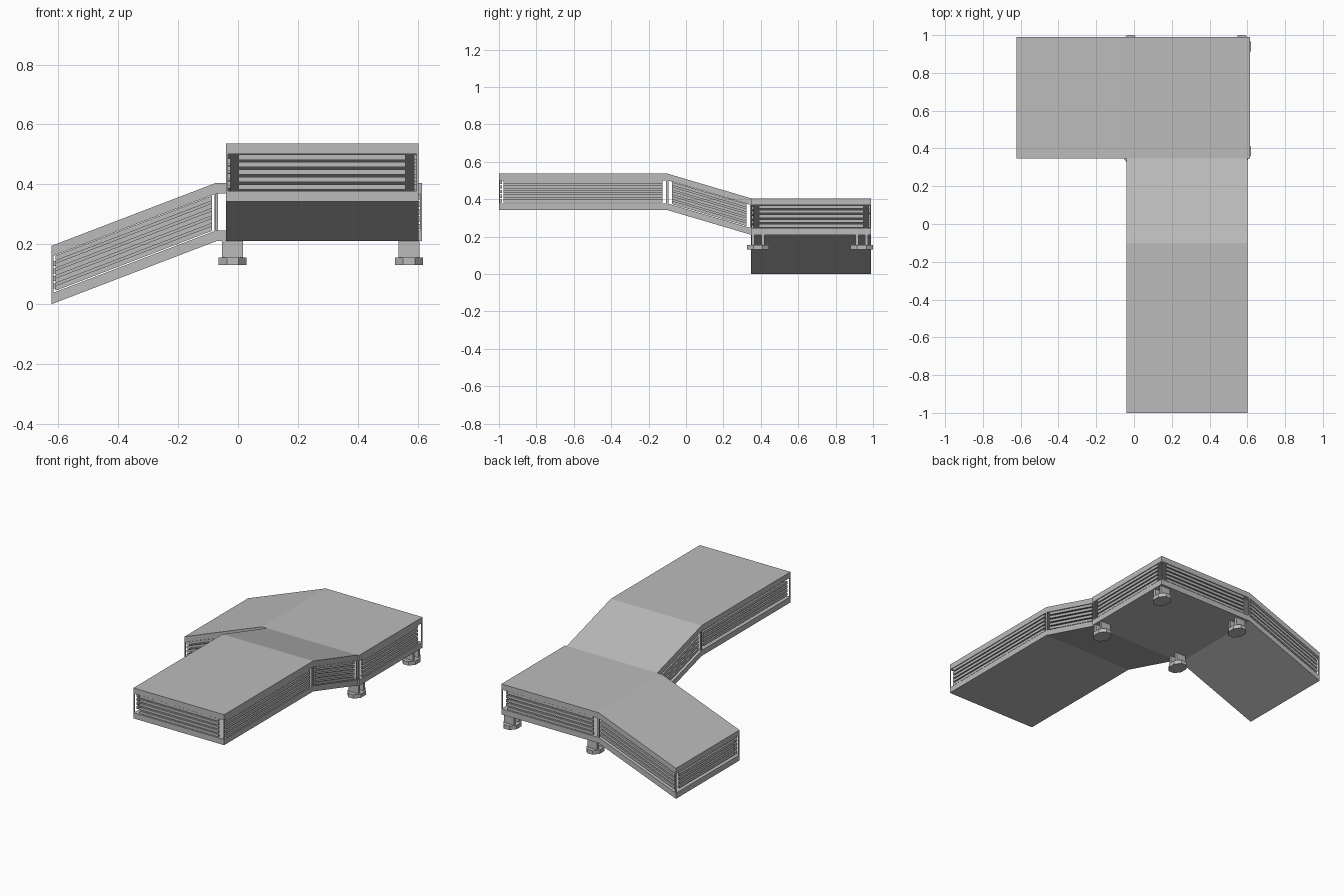
import bpy, bmesh
from mathutils import Vector, Matrix

old = bpy.data.objects.get("Cube")
if old:
    bpy.data.objects.remove(old)

grey = bpy.data.materials.new("concrete grey")
grey.use_nodes = True
grey.diffuse_color = (0.5, 0.5, 0.5, 1)
grey.node_tree.nodes["Principled BSDF"].inputs["Base Color"].default_value = (0.5, 0.5, 0.5, 1)

SLAB = 0.036      # slab thickness
ROOF = 0.159      # roof underside above the floor underside


def finish(name, bm):
    bmesh.ops.recalc_face_normals(bm, faces=bm.faces)
    mesh = bpy.data.meshes.new(name)
    bm.to_mesh(mesh)
    bm.free()
    mesh.materials.append(grey)
    obj = bpy.data.objects.new(name, mesh)
    bpy.context.collection.objects.link(obj)
    return obj


def extrude(bm, corners, offset):
    """Sweep a polygon along an offset into a closed prism."""
    face = bm.faces.new([bm.verts.new(c) for c in corners])
    out = bmesh.ops.extrude_face_region(bm, geom=[face], use_keep_orig=True)
    moved = [g for g in out["geom"] if isinstance(g, bmesh.types.BMVert)]
    bmesh.ops.translate(bm, verts=moved, vec=offset)


def deck(name, path, side, lift):
    """Bent slab following a path of floor points, widened by side."""
    bm = bmesh.new()
    low = [Vector(p) + Vector((0, 0, lift)) for p in path]
    high = [p + Vector((0, 0, SLAB)) for p in reversed(low)]
    extrude(bm, low + high, Vector(side))
    finish(name, bm)


def rail(bm, a, b, inward, z0, z1):
    up0, up1 = Vector((0, 0, z0)), Vector((0, 0, z1))
    extrude(bm, [a + up0, b + up0, b + up1, a + up1], inward)


def slat_wall(name, start, end, inward, count, margin=0.042):
    """Slats parallel to the floor, with a thin post at each end."""
    bm = bmesh.new()
    a, b = Vector(start), Vector(end)
    inward = Vector(inward)
    run = (b - a) / (b - a).length
    base = 0.04 if count == 5 else 0.0525
    for i in range(count):
        z = base + i * 0.025
        rail(bm, a + run * margin + inward * 0.003, b - run * margin + inward * 0.003,
             inward * 0.012, z, z + 0.017)
    for p, q in ((a, a + run * 0.006), (b - run * 0.006, b)):
        rail(bm, p, q, inward * 0.006, SLAB, ROOF)
    finish(name, bm)


# Main dimensions
RAMP_X, BEND_X, SIDE_X = -0.622, -0.073, 0.614
FRONT_Y, BEND_Y, JOIN_Y, BACK_Y = -1.0, -0.1, 0.347, 0.99
WALK_L, WALK_R = -0.04, 0.602
LOW, MID, HIGH = 0.0, 0.21, 0.342

# Floors and roofs
cross = [(RAMP_X, JOIN_Y, LOW), (BEND_X, JOIN_Y, MID), (SIDE_X, JOIN_Y, MID)]
walk = [(WALK_L, FRONT_Y, HIGH), (WALK_L, BEND_Y, HIGH), (WALK_L, JOIN_Y, MID)]
for part, lift in (("floor", 0), ("roof", ROOF)):
    deck("ramp_and_landing_" + part, cross, (0, BACK_Y - JOIN_Y, 0), lift)
    deck("walkway_" + part, walk, (WALK_R - WALK_L, 0, 0), lift)

# End walls
slat_wall("walkway_end_wall", walk[0], (WALK_R, FRONT_Y, HIGH), (0, 1, 0), 5)
slat_wall("ramp_end_wall", cross[0], (RAMP_X, BACK_Y, LOW), (1, 0, 0), 4)
slat_wall("landing_side_wall", cross[2], (SIDE_X, BACK_Y, MID), (-1, 0, 0), 5)

# Side walls of the walkway
for label, x, inward, count in (("left", WALK_R, -1, 5), ("right", WALK_L, 1, 4)):
    for part, p, q in (("flat", walk[0], walk[1]), ("slope", walk[1], walk[2])):
        slat_wall(f"walkway_{part}_{label}_wall", (x, *p[1:]), (x, *q[1:]),
                  (inward, 0, 0), count, 0.025)

# Side walls of the ramp and the back of the landing
for label, y, inward, count in (("front", JOIN_Y, 1, 5), ("back", BACK_Y, -1, 4)):
    slat_wall(f"ramp_{label}_wall", (RAMP_X, y, LOW), (BEND_X, y, MID), (0, inward, 0), count, 0.014)
slat_wall("landing_back_wall", (BEND_X, BACK_Y, MID), (SIDE_X, BACK_Y, MID), (0, -1, 0), 5)

# Feet: a wide pad carrying two upright plates
for xname, x in (("right", -0.018), ("left", 0.571)):
    for yname, y in (("front", 0.385), ("back", 0.94)):
        bm = bmesh.new()
        turn = Matrix.Rotation(0.3927, 4, "Z")
        shape = Matrix.Translation((x, y, 0.1425)) @ Matrix.Diagonal((0.051, 0.065, 1, 1)) @ turn
        bmesh.ops.create_cone(bm, cap_ends=True, segments=8, radius1=1, radius2=1,
                              depth=0.025, matrix=shape)
        for dy in (-0.026, 0.026):
            place = Matrix.Translation((x, y + dy, 0.183)) @ Matrix.Diagonal((0.07, 0.016, 0.058, 1))
            bmesh.ops.create_cube(bm, size=1, matrix=place)
        finish(f"{yname}_{xname}_foot", bm)
